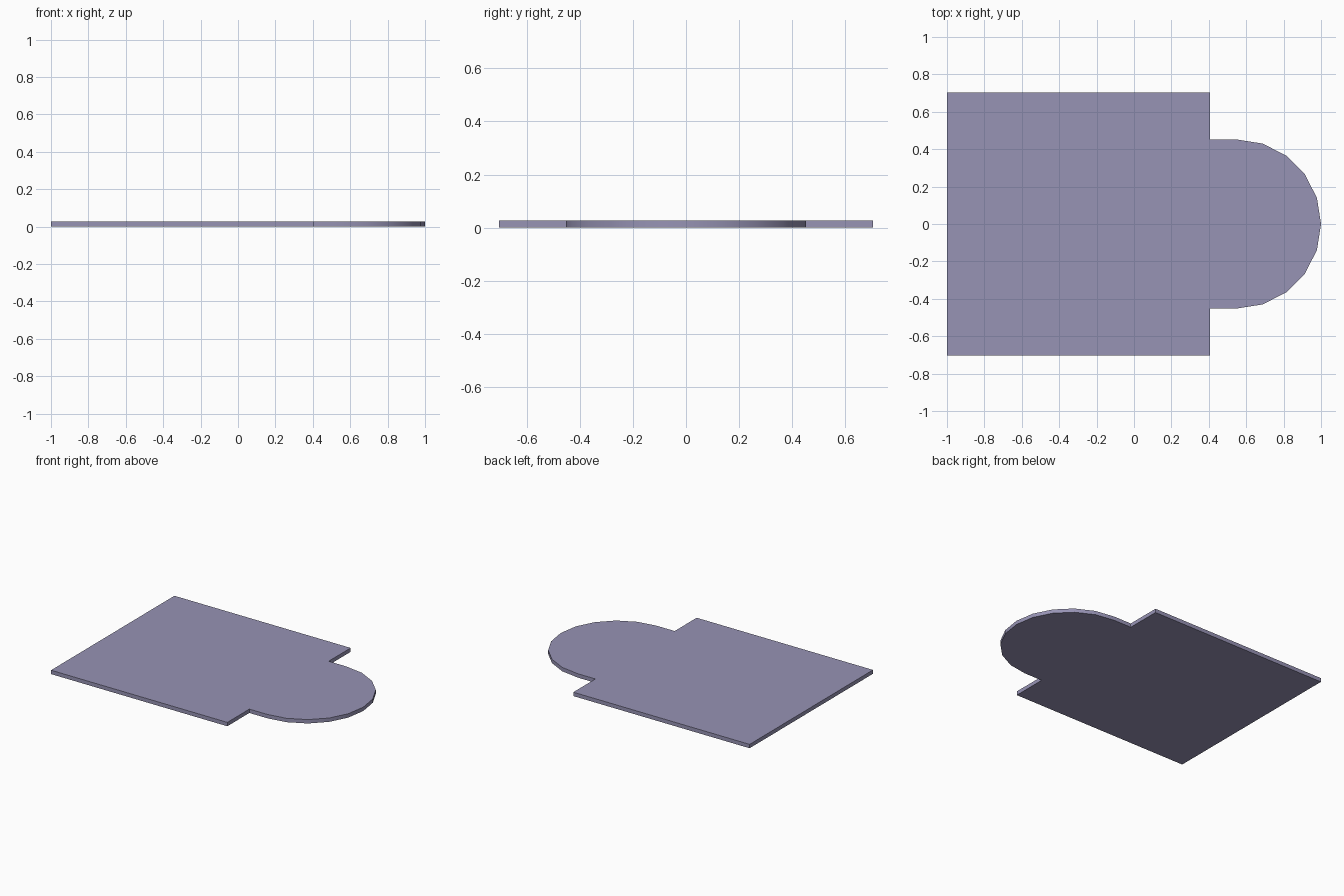
import bpy, bmesh
from math import sin, cos, radians

if "Cube" in bpy.data.objects:
    bpy.data.objects.remove(bpy.data.objects["Cube"])

THICK = 0.028
HALF = 0.703          # half side of the square plate
EDGE = 0.407          # x where the square ends
RADIUS = 0.452        # rounded tab
CENTRE = 1 - RADIUS

# Outline: square plate with a round-ended tab, counter-clockwise
outline = [(-1, HALF), (-1, -HALF), (EDGE, -HALF), (EDGE, -RADIUS)]
outline += [(CENTRE + RADIUS * cos(radians(a)), RADIUS * sin(radians(a)))
            for a in range(-90, 91, 18)]
outline += [(EDGE, RADIUS), (EDGE, HALF)]

# Extrude the outline into a thin slab
bm = bmesh.new()
base = bm.faces.new([bm.verts.new((x, y, 0)) for x, y in outline])
ext = bmesh.ops.extrude_face_region(bm, geom=[base], use_keep_orig=True)
top = [v for v in ext["geom"] if isinstance(v, bmesh.types.BMVert)]
bmesh.ops.translate(bm, verts=top, vec=(0, 0, THICK))
bmesh.ops.recalc_face_normals(bm, faces=bm.faces)

mesh = bpy.data.meshes.new("tabbed_plate")
bm.to_mesh(mesh)
bm.free()
plate = bpy.data.objects.new("tabbed_plate", mesh)
bpy.context.collection.objects.link(plate)

# Muted violet-grey colour
mat = bpy.data.materials.new("violet_grey")
mat.diffuse_color = (0.31, 0.293, 0.46, 1)
mat.use_nodes = True
mat.node_tree.nodes["Principled BSDF"].inputs["Base Color"].default_value = mat.diffuse_color
mesh.materials.append(mat)

# Smooth the curved rim, keep the other edges sharp
bpy.context.view_layer.objects.active = plate
plate.select_set(True)
bpy.ops.object.shade_smooth_by_angle(angle=radians(30))
